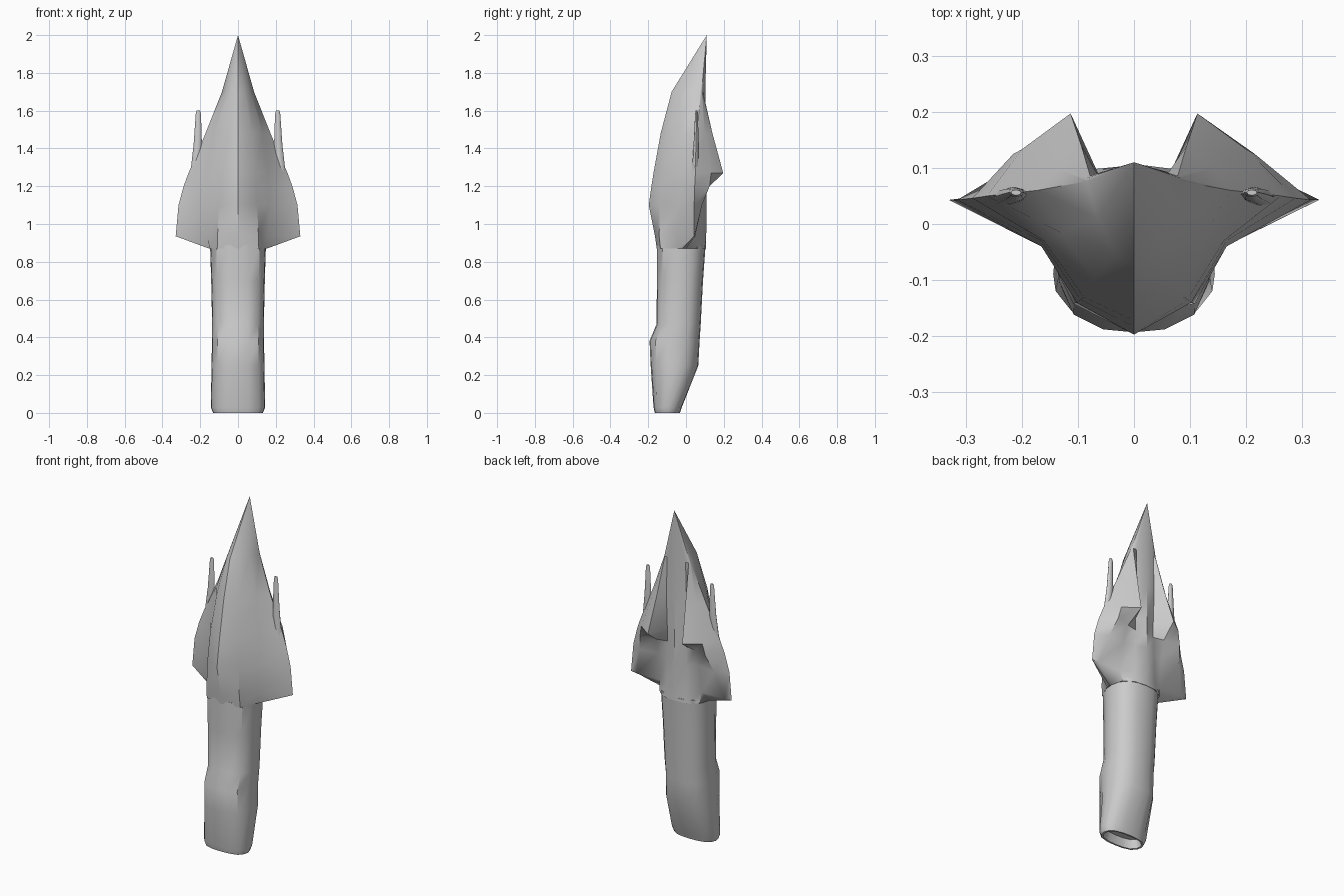
import bpy, bmesh, math


def loft(name, rings, angle, cap_start=True, cap_end=True):
    """Skin a stack of closed rings with equal point counts."""
    bm = bmesh.new()
    vs = [[bm.verts.new(p) for p in r] for r in rings]
    n = len(vs[0])
    for a, b in zip(vs, vs[1:]):
        for i in range(n):
            j = (i + 1) % n
            bm.faces.new((a[i], a[j], b[j], b[i]))
    if cap_start:
        bm.faces.new(vs[0][::-1])
    if cap_end:
        bm.faces.new(vs[-1])
    bmesh.ops.remove_doubles(bm, verts=bm.verts, dist=0.0005)
    bmesh.ops.recalc_face_normals(bm, faces=bm.faces)
    me = bpy.data.meshes.new(name)
    bm.to_mesh(me)
    bm.free()
    ob = bpy.data.objects.new(name, me)
    bpy.context.collection.objects.link(ob)
    bpy.ops.object.select_all(action='DESELECT')
    ob.select_set(True)
    bpy.context.view_layer.objects.active = ob
    bpy.ops.object.shade_smooth_by_angle(angle=math.radians(angle))
    return ob


def mirrored(half, z):
    """Half outline from front centre to back centre -> full ring."""
    return [(x, y, z) for x, y in half] + [(-x, y, z) for x, y in half[-2:0:-1]]


# Lower trunk: height, half width, front y, back y
section = [(0, 0), (0.4, 0.02), (0.78, 0.12), (0.97, 0.35), (1, 0.55),
           (0.93, 0.75), (0.7, 0.91), (0.35, 0.98), (0, 1)]
levels = [(0.05, 0.11, -0.145, -0.05), (0.0, 0.12, -0.155, -0.04),
          (0.0, 0.132, -0.165, -0.032), (0.03, 0.144, -0.172, -0.022),
          (0.25, 0.14, -0.187, 0.065), (0.38, 0.138, -0.193, 0.072),
          (0.47, 0.137, -0.156, 0.078), (0.7, 0.142, -0.154, 0.09),
          (0.89, 0.148, -0.154, 0.104)]
loft("trunk", [mirrored([(w * u, f + (b - f) * v) for u, v in section], z)
               for z, w, f, b in levels], 40)

# Hood: front ridge, shoulder, wing root, wing tip, wing back, fin, notch, spine
hood = [
    (0.87, [(0, -.155), (.11, -.135), (.152, -.045), (.153, -.02),
            (.15, .0), (.13, .06), (.07, .098), (0, .105)]),
    (0.935, [(0, -.164), (.108, -.142), (.16, -.04), (.33, .043),
             (.29, .048), (.14, .05), (.07, .09), (0, .107)]),
    (1.1, [(0, -.197), (.102, -.14), (.165, -.04), (.315, .043),
           (.245, .085), (.135, .07), (.065, .088), (0, .109)]),
    (1.2, [(0, -.183), (.095, -.135), (.165, -.03), (.288, .046),
           (.215, .125), (.125, .1), (.062, .086), (0, .11)]),
    (1.27, [(0, -.172), (.09, -.13), (.16, -.03), (.262, .05),
            (.2, .133), (.113, .197), (.062, .086), (0, .11)]),
    (1.48, [(0, -.134), (.07, -.1), (.13, -.015), (.172, .06),
            (.14, .1), (.094, .14), (.066, .09), (0, .108)]),
    (1.7, [(0, -.076), (.035, -.05), (.065, .01), (.085, .076),
           (.084, .082), (.078, .086), (.06, .09), (0, .102)]),
    (2.0, [(0, .11)] * 8),
]
loft("hood", [mirrored(h, z) for z, h in hood], 35, cap_end=False)

# Slim prongs running up the wings: height, centre x, centre y, radii
prong = [(0.98, .25, .03, .015, .012), (1.2, .232, .045, .028, .018),
         (1.42, .213, .053, .022, .013), (1.58, .21, .056, .014, .008),
         (1.6, .21, .056, .009, .005)]
for side, label in ((1, "right"), (-1, "left")):
    loft("prong_" + label, [
        [(side * (cx + rx * math.cos(i * math.pi / 4)),
          cy + ry * math.sin(i * math.pi / 4), z) for i in range(8)]
        for z, cx, cy, rx, ry in prong], 50)
